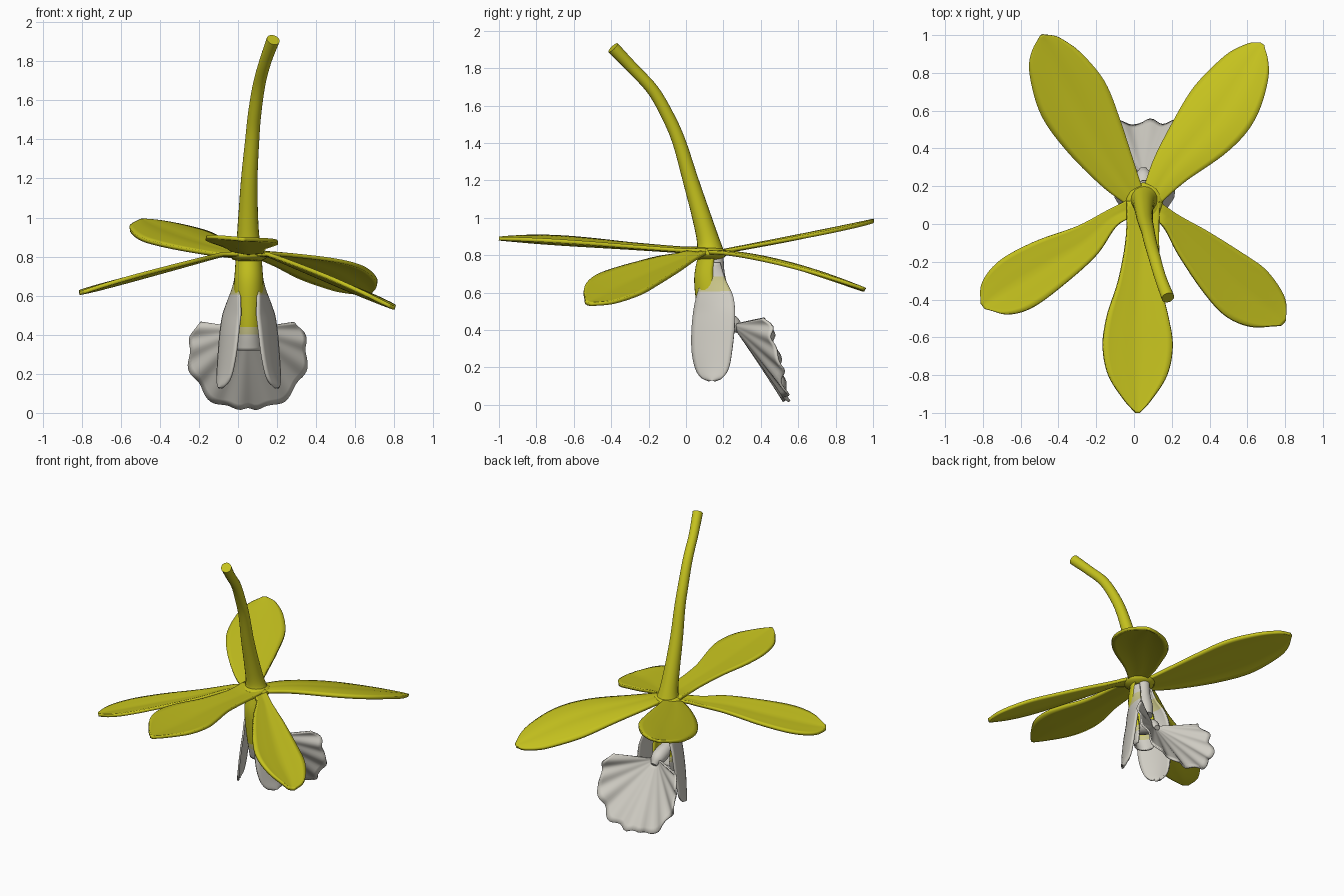
import bpy, math
from mathutils import Vector

if "Cube" in bpy.data.objects:
    bpy.data.objects.remove(bpy.data.objects["Cube"], do_unlink=True)


def material(name, rgb):
    m = bpy.data.materials.new(name)
    m.use_nodes = True
    m.diffuse_color = (*rgb, 1)
    m.node_tree.nodes["Principled BSDF"].inputs["Base Color"].default_value = (*rgb, 1)
    return m


YELLOW = material("olive yellow", (0.56, 0.54, 0.013))
PALE = material("pale yellow", (0.60, 0.57, 0.26))
WHITE = material("cream white", (0.64, 0.62, 0.56))


def spline(points, steps=6):
    """Smooth path through the given stations (any number of components)."""
    p = [Vector(q) for q in points]
    p = [2 * p[0] - p[1]] + p + [2 * p[-1] - p[-2]]
    out = []
    for a, b, c, d in zip(p, p[1:], p[2:], p[3:]):
        for i in range(steps):
            t = i / steps
            out.append(0.5 * (2 * b + (c - a) * t + (2 * a - 5 * b + 4 * c - d) * t * t
                              + (3 * b - a - 3 * c + d) * t ** 3))
    return out + [p[-2]]


def sheet(name, rows, mats, rule=None, thick=0.0, closed=False):
    """Skin rows of points; optionally close them into a capped tube."""
    n = len(rows[0])
    verts = [v for row in rows for v in row]
    faces = []
    for r in range(len(rows) - 1):
        for c in range(n if closed else n - 1):
            d = (c + 1) % n
            faces.append((r * n + c, r * n + d, (r + 1) * n + d, (r + 1) * n + c))
    if closed:
        faces += [tuple(range(n))[::-1], tuple(range(len(verts) - n, len(verts)))]
    me = bpy.data.meshes.new(name)
    me.from_pydata(verts, [], faces)
    for m in mats:
        me.materials.append(m)
    if rule:
        for f in me.polygons:
            f.material_index = rule(f.center)
    ob = bpy.data.objects.new(name, me)
    bpy.context.collection.objects.link(ob)
    if thick:
        mod = ob.modifiers.new("thickness", "SOLIDIFY")
        mod.thickness, mod.offset = thick, 0
    bpy.ops.object.select_all(action="DESELECT")
    ob.select_set(True)
    bpy.context.view_layer.objects.active = ob
    bpy.ops.object.shade_smooth_by_angle(angle=math.radians(50))


def tube(name, stations, mats, sides=20):
    """Round tube through (x, y, z, radius) stations."""
    path = spline(stations)
    rows = []
    for i, p in enumerate(path):
        tan = (path[min(i + 1, len(path) - 1)] - path[max(i - 1, 0)]).xyz.normalized()
        u = (Vector((1, 0, 0)) - tan * tan.x).normalized()
        v = tan.cross(u)
        angles = [math.tau * k / sides for k in range(sides)]
        rows.append([p.xyz + p.w * (u * math.cos(a) + v * math.sin(a)) for a in angles])
    sheet(name, rows, mats, closed=True)


def petal(name, stations, height, cup):
    """Leaf blade from (x, y, half width) stations with a height function."""
    path = spline(stations)
    rows = []
    for i, p in enumerate(path):
        d = path[min(i + 1, len(path) - 1)] - path[max(i - 1, 0)]
        side = Vector((-d.y, d.x)).normalized()
        row = []
        for k in range(-6, 7):
            s = k / 6
            x, y = p.xy + side * s * max(p.z * 0.97, 0.008)
            curl = p.z / 0.18 * (cup * s * s - 0.006 * math.exp(-(s * 4) ** 2))
            row.append((x, y, height(x, y) + curl))
        rows.append(row)
    sheet(name, rows, [YELLOW], thick=0.02)


# Five spreading petals and sepals
petal("right_back_sepal",
      [(0.02, 0.12, .05), (-.09, .27, .11), (-.22, .48, .17), (-.325, .67, .195),
       (-.42, .85, .15), (-.465, .95, .085), (-.49, 1.0, .01)],
      lambda x, y: 0.815 + 0.2 * (y - 0.15), -0.012)
petal("left_back_sepal",
      [(.08, .12, .05), (.2, .3, .11), (.375, .5, .175), (.49, .65, .185),
       (.595, .82, .135), (.65, .91, .07), (.68, .95, .01)],
      lambda x, y: 0.82 - 0.2 * (max(y - 0.15, 0) / 0.8) ** 1.7, -0.015)
petal("front_sepal",
      [(.05, .12, .09), (.045, -.08, .09), (.03, -.3, .115), (.02, -.5, .17), (.02, -.65, .19),
       (.02, -.8, .16), (.02, -.93, .075), (.02, -1.0, .01)],
      lambda x, y: 0.825 - 0.065 * min(y, 0) - 0.06 * x, 0.018)
petal("right_front_petal",
      [(.02, .1, .05), (-.12, .03, .05), (-.27, -.1, .1), (-.47, -.22, .145),
       (-.63, -.32, .155), (-.74, -.39, .11), (-.8, -.435, .02)],
      lambda x, y: 0.81 + 0.27 * min(x + 0.08, 0), 0.012)
petal("left_front_petal",
      [(.08, .1, .05), (.19, .02, .05), (.31, -.1, .1), (.475, -.26, .15),
       (.6, -.37, .165), (.72, -.46, .115), (.79, -.525, .02)],
      lambda x, y: 0.81 - 0.42 * max(x - 0.15, 0), 0.018)

# Curved stem and the hub where the petals meet
tube("stem", [(.18, -.39, 1.91, .034), (.14, -.285, 1.8, .031), (.108, -.175, 1.68, .032),
              (.085, -.09, 1.53, .034), (.073, -.035, 1.4, .036), (.058, .025, 1.2, .042),
              (.052, .085, 1.0, .051), (.052, .12, .87, .062), (.055, .13, .79, .085)], [YELLOW])
bpy.ops.mesh.primitive_uv_sphere_add(segments=24, ring_count=12, location=(0.055, 0.12, 0.81))
hub = bpy.context.object
hub.name = "hub"
hub.scale = (0.1, 0.1, 0.04)
hub.data.materials.append(YELLOW)
bpy.ops.object.shade_smooth_by_angle()

# Column under the hub
tube("column", [(.055, .16, .8, .04), (.055, .165, .7, .042), (.055, .18, .6, .05),
                (.055, .2, .53, .035)], [WHITE])

# Folded yellow throat with a pale lower rim, open to the back
throat = []
for y, z, w, depth in spline([(.07, .8, .06, .07), (.05, .68, .068, .08), (.06, .55, .072, .1),
                              (.08, .42, .068, .1), (.11, .32, .06, .06)]):
    throat.append([(0.055 + w * math.sin(a), y + depth * (1 - math.cos(a)), z)
                   for a in [math.radians(100 * k / 8) for k in range(-8, 9)]])
sheet("throat", throat, [YELLOW, PALE, WHITE],
      lambda c: 0 if c.z > 0.44 else 1 if c.z > 0.4 else 2, thick=0.012)

# Two hanging side lobes, back edges flaring outward
for name, sign in (("right_side_lobe", -1), ("left_side_lobe", 1)):
    rows = []
    for out, y, z, half in spline([(.06, .15, .76, .03), (.07, .15, .67, .06), (.09, .155, .57, .1),
                                   (.11, .148, .44, .113), (.125, .14, .3, .108),
                                   (.138, .14, .2, .09), (.148, .14, .15, .06),
                                   (.152, .14, .13, .015)]):
        row = []
        for k in range(-5, 6):
            s = k / 5
            flare = 0.4 * s * half * min(1, (0.8 - z) / 0.3)
            row.append((0.055 + sign * (out + flare - 0.015 * s * s), y + s * half, z))
        rows.append(row)
    sheet(name, rows, [WHITE, PALE],
          lambda c: 1 if 0.61 < c.z < 0.68 else 0, thick=0.012)

# Ruffled middle lobe, a fan bent into part of a cone
fan = []
for i in range(1, 15):
    t = i / 14
    row = []
    for k in range(-40, 41):
        a = math.radians(98) * k / 40
        notch = 0.03 * math.exp(-(a / 0.09) ** 2)
        r = t * (0.27 + 0.15 * math.cos(a) - notch) * (1 + 0.03 * t * math.cos(13 * a))
        ruffle = 0.012 * t ** 2 * (math.sin(17 * a + 0.5) + 0.5 * math.sin(9 * a))
        row.append((0.05 + r * math.sin(a), 0.25 + 0.7 * r + ruffle, 0.43 - r * math.cos(a)))
    fan.append(row)
sheet("middle_lobe", fan, [WHITE], thick=0.012)

# Narrow claw joining the middle lobe to the throat
tube("lobe_claw", [(.05, .13, .47, .045), (.05, .2, .45, .05), (.05, .25, .43, .045),
                   (.05, .29, .4, .02)], [WHITE])
